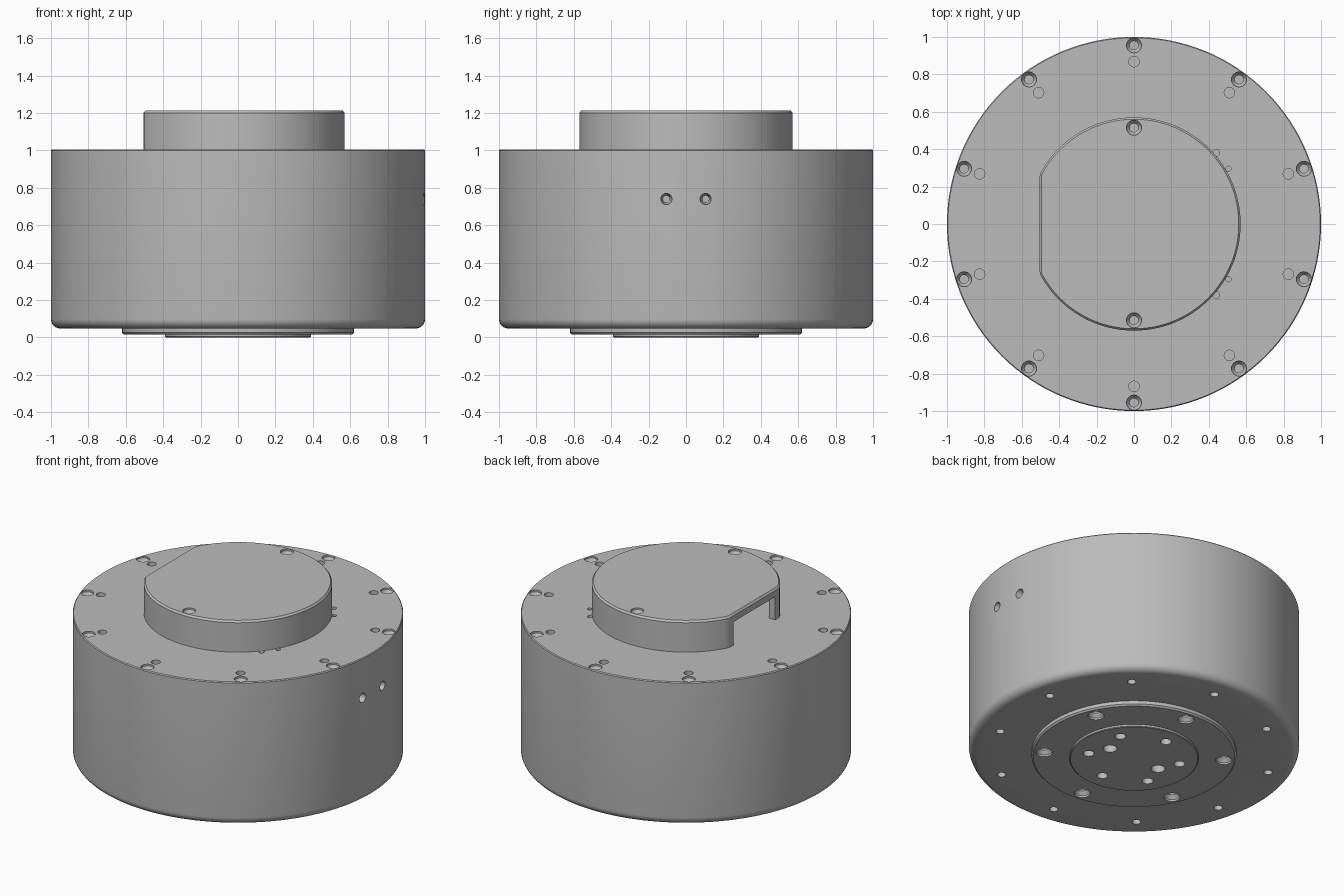
import bpy, bmesh
from math import sin, cos, pi, radians
from mathutils import Vector, Matrix

if "Cube" in bpy.data.objects:
    bpy.data.objects.remove(bpy.data.objects["Cube"])

grey = bpy.data.materials.new("machined_grey")
grey.use_nodes = True
grey.diffuse_color = (0.5, 0.5, 0.5, 1)
grey.node_tree.nodes["Principled BSDF"].inputs["Base Color"].default_value = (0.5, 0.5, 0.5, 1)


def circle(r, n, min_x=-9, max_y=9):
    """Circle outline, optionally clipped flat on -x and on both y sides."""
    pts = [(r * cos(2 * pi * i / n), r * sin(2 * pi * i / n)) for i in range(n)]
    return [(max(x, min_x), max(-max_y, min(max_y, y))) for x, y in pts]


def stack(bm, layers, matrix=Matrix()):
    """Join (outline, z) layers into a closed solid."""
    rings = [[bm.verts.new(matrix @ Vector((x, y, z))) for x, y in pts] for pts, z in layers]
    faces = [bm.faces.new(rings[0][::-1]), bm.faces.new(rings[-1])]
    n = len(rings[0])
    for a, b in zip(rings, rings[1:]):
        for i in range(n):
            j = (i + 1) % n
            faces.append(bm.faces.new((a[i], a[j], b[j], b[i])))


def finish(name, bm):
    bmesh.ops.remove_doubles(bm, verts=bm.verts, dist=1e-5)
    bmesh.ops.dissolve_degenerate(bm, edges=bm.edges, dist=1e-5)
    bmesh.ops.recalc_face_normals(bm, faces=bm.faces)
    mesh = bpy.data.meshes.new(name)
    bm.to_mesh(mesh)
    bm.free()
    mesh.materials.append(grey)
    ob = bpy.data.objects.new(name, mesh)
    bpy.context.collection.objects.link(ob)
    return ob


def solid(name, layers):
    bm = bmesh.new()
    stack(bm, layers)
    return finish(name, bm)


def turned(name, profile, n=128):
    return solid(name, [(circle(r, n), z) for r, z in profile])


def select(ob):
    bpy.ops.object.select_all(action='DESELECT')
    ob.select_set(True)
    bpy.context.view_layer.objects.active = ob


def cut(cutter, *targets):
    cutter.hide_render = True
    for ob in targets:
        select(ob)
        mod = ob.modifiers.new("cut", 'BOOLEAN')
        mod.operation, mod.solver, mod.object = 'DIFFERENCE', 'EXACT', cutter
        bpy.ops.object.modifier_apply(modifier="cut")
    bpy.data.objects.remove(cutter)


def drill(holes, *targets):
    """Holes are (position, outward direction, [(radius, depth), ...])."""
    bm = bmesh.new()
    for pos, out, profile in holes:
        turn = Vector(out).to_track_quat('Z', 'Y').to_matrix().to_4x4()
        stack(bm, [(circle(r, 24), -d) for r, d in profile], Matrix.Translation(pos) @ turn)
    cut(finish("drill", bm), *targets)


def polar(r, z, count, start):
    return [(r * cos(a), r * sin(a), z)
            for a in (radians(start + 360 * i / count) for i in range(count))]


def plain(r, depth):
    return [(r, -0.02), (r, depth)]


def sunk(r, inner, depth):
    return [(r, -0.02), (r, 0.012), (inner, 0.035), (inner, depth)]


UP, DOWN = (0, 0, 1), (0, 0, -1)
BASE, DECK, TOP = 0.048, 1.005, 1.213

# Main drum with a rounded lower edge
fillet = [(0.95 + 0.05 * sin(t * pi / 12), BASE + 0.05 - 0.05 * cos(t * pi / 12)) for t in range(7)]
drum = turned("drum_body", fillet + [(1, DECK - 0.006), (0.995, DECK)])

# Stepped mounting discs underneath
ring = turned("bottom_ring", [(0.61, 0.016), (0.62, 0.026), (0.62, BASE)])
hub = turned("bottom_hub", [(0.385, 0), (0.39, 0.004), (0.39, 0.016)])

# Raised cover with one flat side
cover = solid("top_cover", [(circle(r, 128, min_x), z) for r, min_x, z in
                            [(0.57, -0.505, DECK), (0.57, -0.505, TOP - 0.012),
                             (0.56, -0.495, TOP)]])

# Cover cavity and its cable opening in the flat side
cut(solid("cavity", [(circle(0.53, 96, -0.46, 0.43), z) for z in (DECK - 0.05, 1.165)]), cover)
opening = [(-0.6, -0.22), (-0.4, -0.22), (-0.4, 0.22), (-0.6, 0.22)]
cut(solid("opening", [(opening, z) for z in (DECK - 0.05, 1.16)]), cover)

# Cover screws
drill([((0, y, TOP), UP, sunk(0.04, 0.023, 0.08)) for y in (-0.515, 0.515)], cover)

# Deck screws, pin holes and side holes
holes = [(p, UP, sunk(0.04, 0.023, 0.08)) for p in polar(0.955, DECK, 10, 18)]
holes += [(p, UP, plain(0.028, 0.05)) for p in polar(0.868, DECK, 10, 18)]
for side in (-1, 1):
    holes.append(((0.44, side * 0.38, DECK), UP, plain(0.018, 0.04)))
    holes.append(((0.505, side * 0.295, DECK), UP, plain(0.014, 0.04)))
    holes.append(((0.994, side * 0.105, 0.74), (1, 0, 0), sunk(0.03, 0.018, 0.08)))
drill(holes, drum)

# Underside holes, drilled through the discs into the drum
drill([(p, DOWN, plain(0.026, 0.06)) for p in polar(0.848, BASE, 10, 13)], drum)
drill([(p, DOWN, sunk(0.05, 0.03, 0.09)) for p in polar(0.545, 0.016, 6, 25)], ring, drum)
centre = [(p, DOWN, plain(0.033, 0.1)) for p in polar(0.282, 0, 6, 33)]
centre += [((x, 0, 0), DOWN, plain(0.042, 0.1)) for x in (-0.19, 0.19)]
drill(centre, hub, ring, drum)

for ob in (drum, ring, hub, cover):
    select(ob)
    bpy.ops.object.shade_smooth_by_angle(angle=radians(30))
